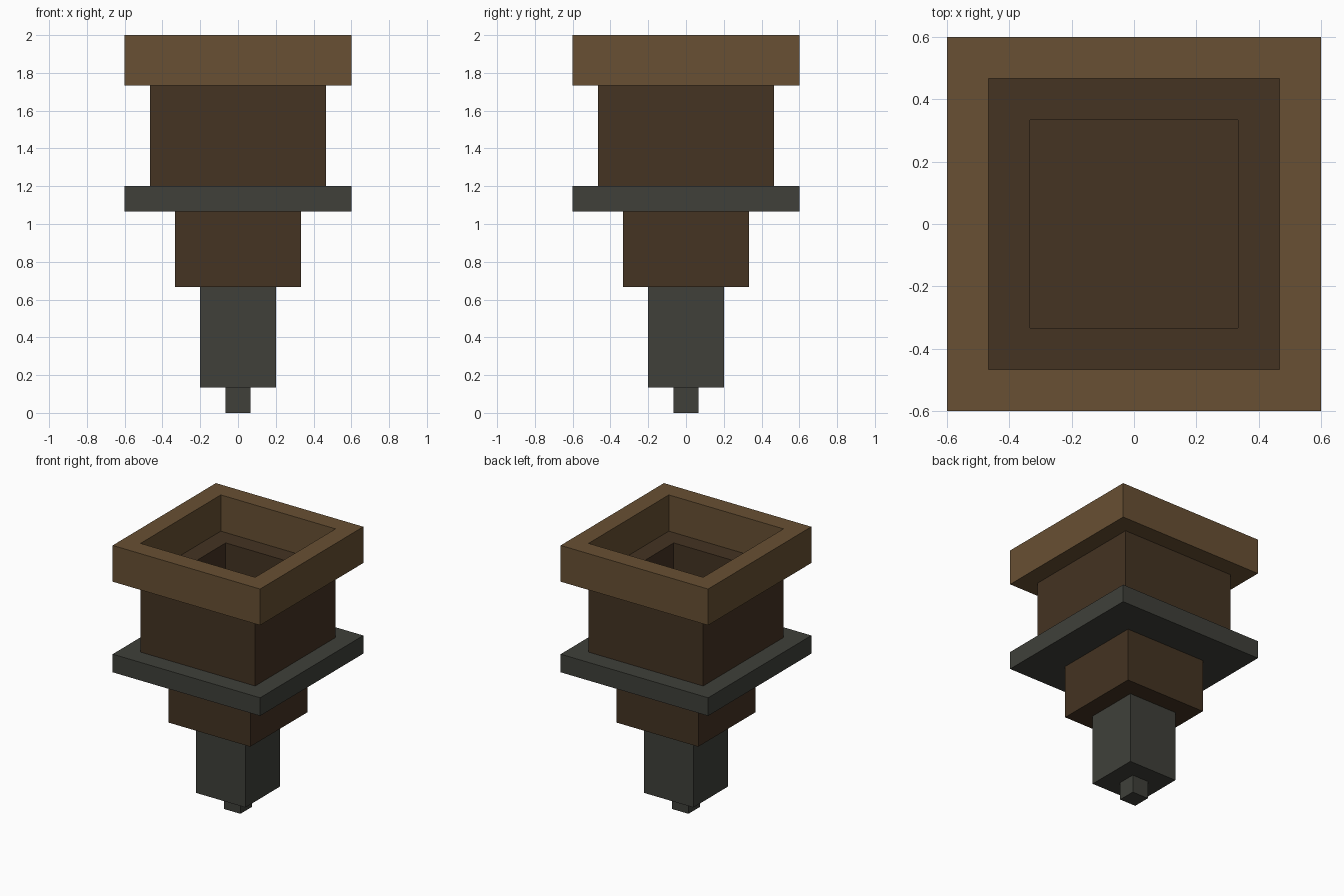
import bpy
import bmesh

if "Cube" in bpy.data.objects:
    bpy.data.objects.remove(bpy.data.objects["Cube"], do_unlink=True)

U = 2 / 15  # one block of the modelling grid


def material(name, rgb):
    mat = bpy.data.materials.new(name)
    mat.use_nodes = True
    colour = (*rgb, 1)
    mat.diffuse_color = colour
    mat.node_tree.nodes["Principled BSDF"].inputs["Base Color"].default_value = colour
    return mat


def square_part(name, mat, width, bottom, top, hole=0):
    """Square block, or square tube when hole > 0; sizes in blocks."""
    bm = bmesh.new()
    profile = [(width, bottom), (width, top)]
    if hole:
        profile += [(hole, top), (hole, bottom)]
    loops = []
    for w, z in profile:
        h = w * U / 2
        loops.append([bm.verts.new((sx * h, sy * h, z * U))
                      for sx, sy in ((-1, -1), (1, -1), (1, 1), (-1, 1))])
    # Join successive square loops into walls and rims
    pairs = list(zip(loops, loops[1:]))
    if hole:
        pairs.append((loops[-1], loops[0]))
    else:
        bm.faces.new(loops[0])
        bm.faces.new(loops[1])
    for a, b in pairs:
        for i in range(4):
            j = (i + 1) % 4
            bm.faces.new((a[i], a[j], b[j], b[i]))
    bmesh.ops.recalc_face_normals(bm, faces=bm.faces)
    mesh = bpy.data.meshes.new(name)
    bm.to_mesh(mesh)
    bm.free()
    mesh.materials.append(mat)
    obj = bpy.data.objects.new(name, mesh)
    bpy.context.collection.objects.link(obj)
    return obj


light_wood = material("light_wood", (0.138, 0.080, 0.033))
dark_wood = material("dark_wood", (0.058, 0.033, 0.016))
iron = material("dark_iron", (0.050, 0.051, 0.042))

# Iron tip and stem
square_part("tip", iron, 1, 0, 1)
square_part("stem", iron, 3, 1, 5)
# Wooden core, whose top is the floor of the bowl
square_part("core", dark_wood, 5, 5, 9)
# Iron collar around the core
square_part("collar", iron, 9, 8, 9, hole=5)
# Hollow bowl and its wide rim
square_part("bowl_wall", dark_wood, 7, 9, 13, hole=5)
square_part("rim", light_wood, 9, 13, 15, hole=7)
